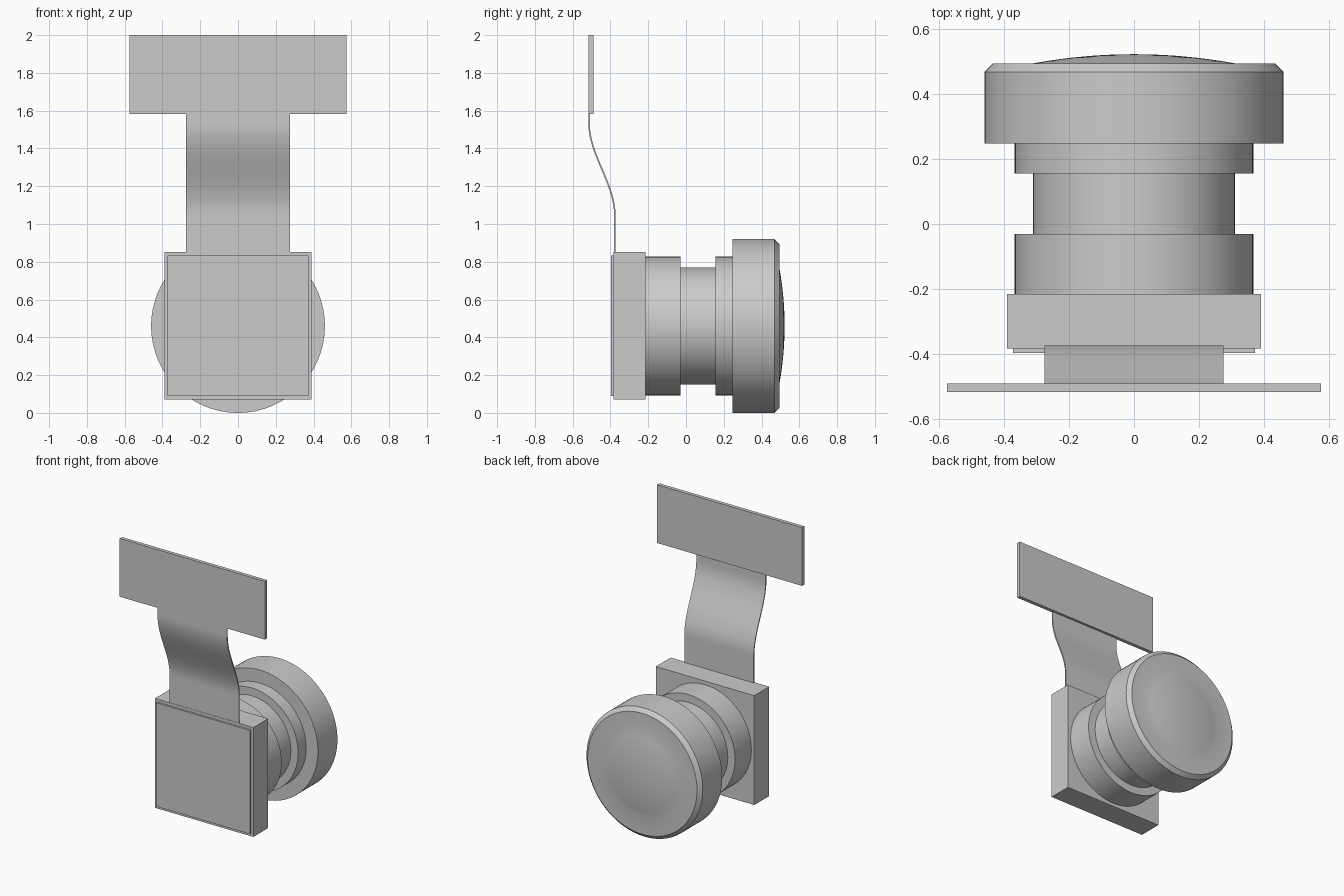
import bpy, bmesh, math
from mathutils import Vector

if "Cube" in bpy.data.objects:
    bpy.data.objects.remove(bpy.data.objects["Cube"], do_unlink=True)

grey = bpy.data.materials.new("neutral_grey")
grey.use_nodes = True
GREY = (0.6, 0.6, 0.6, 1)
grey.diffuse_color = GREY
grey.node_tree.nodes["Principled BSDF"].inputs["Base Color"].default_value = GREY


def finish(name, bm, smooth=False, angle=20):
    bmesh.ops.recalc_face_normals(bm, faces=bm.faces)
    mesh = bpy.data.meshes.new(name)
    bm.to_mesh(mesh)
    bm.free()
    obj = bpy.data.objects.new(name, mesh)
    bpy.context.collection.objects.link(obj)
    mesh.materials.append(grey)
    if smooth:
        bpy.ops.object.select_all(action="DESELECT")
        obj.select_set(True)
        bpy.context.view_layer.objects.active = obj
        bpy.ops.object.shade_smooth_by_angle(angle=math.radians(angle))
    return obj


def box(name, half_x, y0, y1, z0, z1):
    bm = bmesh.new()
    bmesh.ops.create_cube(bm, size=1)
    for v in bm.verts:
        v.co = Vector((v.co.x * 2 * half_x,
                       (y0 + y1) / 2 + v.co.y * (y1 - y0),
                       (z0 + z1) / 2 + v.co.z * (z1 - z0)))
    return finish(name, bm)


def lathe(name, profile, steps=96):
    """Spin (radius, y) points about the lens axis."""
    bm = bmesh.new()
    verts = [bm.verts.new((r, y, AXIS_Z)) for r, y in profile]
    edges = [bm.edges.new(pair) for pair in zip(verts, verts[1:])]
    bmesh.ops.spin(bm, geom=verts + edges, cent=(0, 0, AXIS_Z), axis=(0, 1, 0),
                   angle=math.tau, steps=steps, use_duplicate=False)
    bmesh.ops.remove_doubles(bm, verts=bm.verts, dist=0.0001)
    return finish(name, bm, smooth=True)


AXIS_Z = 0.46

# Sensor housing and its front plate
box("sensor_housing", 0.39, -0.383, -0.215, 0.07, 0.853)
box("sensor_plate", 0.372, -0.397, -0.383, 0.09, 0.832)

# Stepped barrel, chamfered lens head and shallow domed glass
glass_r, rim_y, sag = 0.31, 0.494, 0.028
sphere_r = (glass_r ** 2 + sag ** 2) / (2 * sag)
dome = []
for i in range(9):
    r = glass_r * (1 - i / 8)
    dome.append((r, rim_y + sag - sphere_r + math.sqrt(sphere_r ** 2 - r ** 2)))
lathe("lens_barrel", [(0, -0.215), (0.367, -0.215), (0.367, -0.03), (0.31, -0.03),
                      (0.31, 0.155), (0.367, 0.155), (0.367, 0.247), (0.46, 0.247),
                      (0.46, 0.468), (0.433, rim_y)] + dome)

# Thin flexible ribbon following an S-bend
z_low, z_high, thick = 0.84, 1.6, 0.008
bend_low, bend_high = 1.05, 1.53
y_low, y_high = -0.377, -0.513
path = []
for i in range(41):
    z = z_low + (z_high - z_low) * i / 40
    t = min(max((z - bend_low) / (bend_high - bend_low), 0), 1)
    ease = t * t * (3 - 2 * t)
    slope = (y_high - y_low) * 6 * t * (1 - t) / (bend_high - bend_low)
    path.append((Vector((0, y_low + (y_high - y_low) * ease, z)),
                 Vector((0, 1, -slope)).normalized() * thick / 2))
bm = bmesh.new()
rings = []
for p, n in path:
    rings.append([bm.verts.new(p + n * side + Vector((x, 0, 0)))
                  for x, side in ((-0.275, -1), (0.275, -1), (0.275, 1), (-0.275, 1))])
for a, b in zip(rings, rings[1:]):
    for k in range(4):
        m = (k + 1) % 4
        bm.faces.new((a[k], a[m], b[m], b[k]))
bm.faces.new(rings[0])
bm.faces.new(rings[-1])
finish("ribbon_cable", bm, smooth=True, angle=30)

# Connector board at the top of the ribbon
box("connector_board", 0.575, -0.517, -0.491, 1.583, 2.0)
